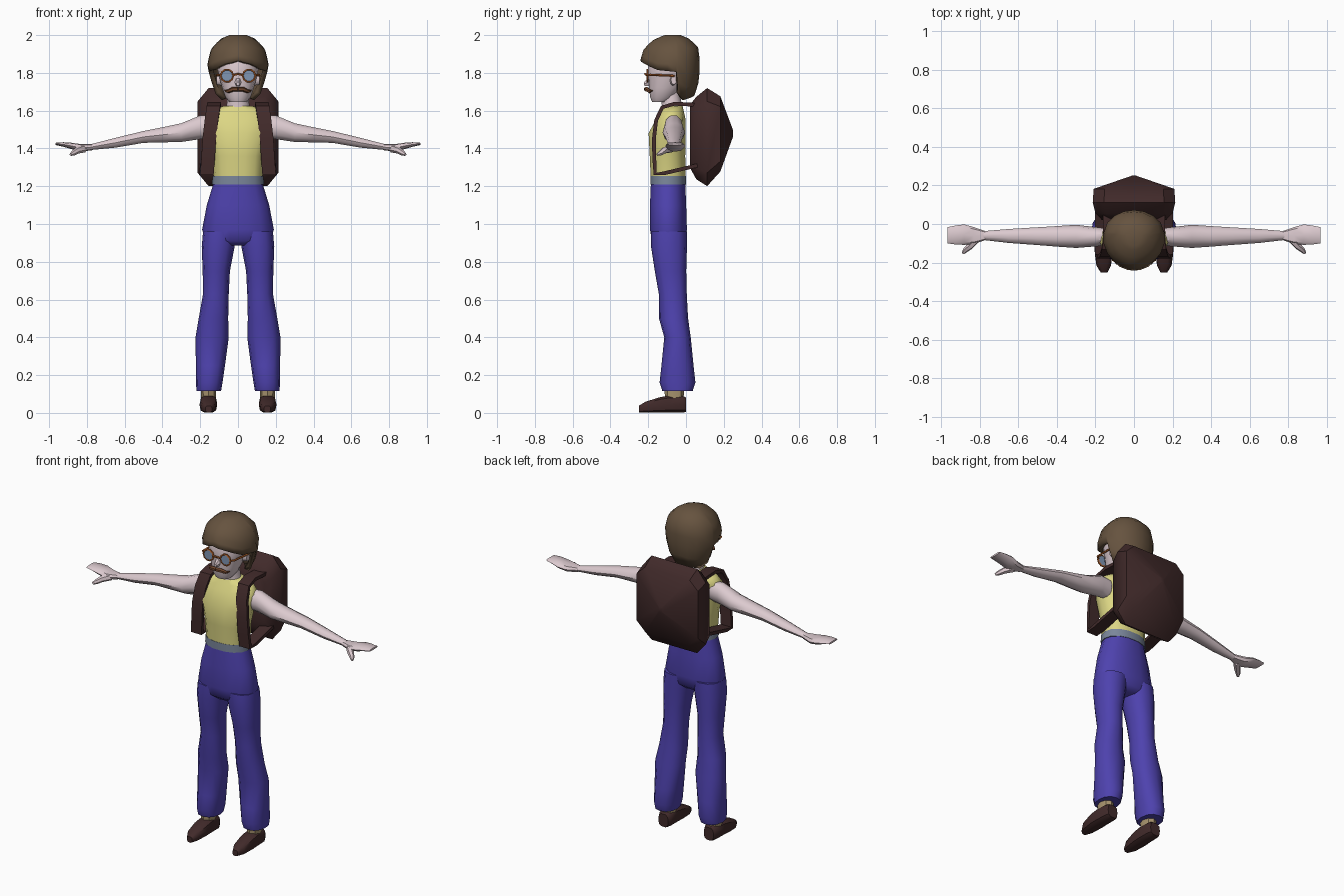
import bpy, bmesh
from math import sin, cos, pi, radians, copysign
from mathutils import Vector

if "Cube" in bpy.data.objects:
    bpy.data.objects.remove(bpy.data.objects["Cube"])


def material(name, hexcode):
    lin = []
    for i in (0, 2, 4):
        c = int(hexcode[i:i + 2], 16) / 255
        lin.append(c / 12.92 if c < 0.04 else ((c + 0.055) / 1.055) ** 2.4)
    m = bpy.data.materials.new(name)
    m.use_nodes = True
    m.diffuse_color = (*lin, 1)
    m.node_tree.nodes["Principled BSDF"].inputs["Base Color"].default_value = (*lin, 1)
    return m


SKIN = material("pale skin", "DCCACF")
HAIR = material("hair brown", "66533F")
SHIRT = material("shirt yellow", "DCD684")
DENIM = material("trouser blue", "4E42AE")
BELT = material("belt grey", "7A869A")
LEATHER = material("dark leather", "412A2A")
SOCK = material("sock tan", "A8946E")
FRAME = material("frame orange", "B0602A")
LENS = material("lens blue", "8096B4")
TACHE = material("moustache brown", "74492F")
parts = []


def skin(name, rings, mat, mirror=False, caps=(True, True), cyclic=False):
    """Bridge a list of equal point rings into one surface."""
    bm = bmesh.new()
    vs = [[bm.verts.new(p) for p in ring] for ring in rings]
    n = len(vs[0])
    pairs = list(zip(vs, vs[1:])) + ([(vs[-1], vs[0])] if cyclic else [])
    for a, b in pairs:
        for i in range(n):
            j = (i + 1) % n
            bm.faces.new((a[i], a[j], b[j], b[i]))
    if not cyclic:
        for ring, cap in ((vs[0], caps[0]), (vs[-1], caps[1])):
            if cap:
                bm.faces.new(ring)
    bmesh.ops.recalc_face_normals(bm, faces=bm.faces)
    me = bpy.data.meshes.new(name)
    bm.to_mesh(me)
    bm.free()
    me.materials.append(mat)
    ob = bpy.data.objects.new(name, me)
    bpy.context.collection.objects.link(ob)
    if mirror:
        ob.modifiers.new("Mirror", 'MIRROR').use_mirror_merge = False
    parts.append(ob)
    return ob


def loft(name, axis, sections, mat, n=12, p=1.0, mirror=False, phase=0.0):
    """Sections are (position, centre a, centre b, radius a, radius b)."""
    def power(v):
        return copysign(abs(v) ** p, v) if abs(v) > 1e-6 else 0
    rings = []
    for pos, ca, cb, ra, rb in sections:
        ring = []
        for i in range(n):
            t = 2 * pi * i / n + phase
            q = [ca + ra * power(cos(t)), cb + rb * power(sin(t))]
            q.insert("xyz".index(axis), pos)
            ring.append(q)
        rings.append(ring)
    return skin(name, rings, mat, mirror)


def tube(name, path, radii, mat, n=6, mirror=False, cyclic=False):
    """Round tube along a path, with a radius for each point."""
    pts = [Vector(q) for q in path]
    rings, last = [], len(pts) - 1
    for i, c in enumerate(pts):
        if cyclic:
            d = pts[(i + 1) % len(pts)] - pts[i - 1]
        else:
            d = pts[min(i + 1, last)] - pts[max(i - 1, 0)]
        d.normalize()
        up = Vector((0, 1, 0)) if abs(d.y) < 0.9 else Vector((0, 0, 1))
        u = d.cross(up).normalized()
        v = d.cross(u)
        rings.append([c + radii[i] * (u * cos(2 * pi * k / n) + v * sin(2 * pi * k / n))
                      for k in range(n)])
    return skin(name, rings, mat, mirror, cyclic=cyclic)


# Trousers, belt and shirt
loft("trouser_hips", "z", [
    (0.885, 0, -.09, .09, .06), (0.91, 0, -.092, .17, .09), (0.97, 0, -.093, .19, .1),
    (1.10, 0, -.095, .165, .098), (1.215, 0, -.095, .13, .093)], DENIM, 14, 0.9)
loft("trouser_legs", "z", [
    (.115, .155, -.045, .065, .08), (.16, .152, -.045, .07, .095),
    (.25, .146, -.045, .077, .085), (.40, .137, -.045, .088, .07),
    (.50, .13, -.066, .078, .077), (.63, .117, -.07, .068, .074),
    (.75, .115, -.082, .072, .083), (.88, .105, -.09, .087, .095),
    (.96, .095, -.09, .09, .095)], DENIM, 12, 0.88, True)
loft("belt", "z", [(1.208, 0, -.095, .138, .096), (1.254, 0, -.095, .135, .096)],
     BELT, 14, 0.9)
loft("shirt", "z", [
    (1.25, 0, -.095, .13, .094), (1.36, 0, -.098, .138, .096), (1.48, 0, -.1, .168, .1),
    (1.56, 0, -.08, .182, .078), (1.60, 0, -.075, .15, .064),
    (1.625, 0, -.072, .08, .055)], SHIRT, 14, 0.85)

# Socks and shoes
loft("socks", "z", [(.06, .156, -.062, .038, .048), (.17, .156, -.062, .042, .055)],
     SOCK, 8, 1, True)
loft("shoes", "y", [
    (-.25, .155, .02, .018, .018), (-.215, .157, .03, .038, .03), (-.14, .157, .042, .047, .042),
    (-.09, .156, .047, .046, .047), (-.02, .155, .046, .044, .046),
    (0, .155, .043, .034, .04)], LEATHER, 10, 0.7, True)

# Arms, hands and thumbs
loft("arms", "x", [
    (.14, -.068, 1.515, .045, .06), (.20, -.066, 1.512, .05, .066),
    (.30, -.064, 1.484, .06, .052), (.40, -.064, 1.472, .053, .042),
    (.50, -.063, 1.461, .046, .033), (.65, -.062, 1.43, .036, .027),
    (.78, -.06, 1.407, .023, .016)], SKIN, 10, 1, True)
loft("hands", "x", [
    (.77, -.06, 1.407, .023, .016), (.83, -.06, 1.403, .044, .02),
    (.88, -.055, 1.413, .053, .017), (.925, -.057, 1.421, .049, .012),
    (.965, -.058, 1.424, .042, .006)], SKIN, 8, 0.75, True)
tube("thumbs", [(.815, -.075, 1.40), (.85, -.115, 1.39), (.873, -.135, 1.375), (.886, -.152, 1.367)],
     [.022, .018, .014, .007], SKIN, 6, True)

# Head
loft("neck", "z", [(1.59, 0, -.07, .075, .06), (1.63, 0, -.075, .06, .056),
                   (1.70, 0, -.085, .056, .052)], SKIN, 10)
loft("head", "z", [
    (1.645, 0, -.138, .045, .042), (1.67, 0, -.125, .066, .066), (1.72, 0, -.11, .084, .088),
    (1.78, 0, -.095, .1, .105), (1.86, 0, -.085, .118, .12), (1.94, 0, -.08, .08, .08)],
    SKIN, 14, 0.9)
loft("nose", "y", [(-.185, 0, 1.755, .022, .03), (-.222, 0, 1.742, .009, .011)], SKIN, 6)
loft("ears", "x", [(.08, -.07, 1.76, .018, .028), (.114, -.064, 1.764, .016, .026)],
     SKIN, 8, 1, True)


# Bobbed hair: a fringe at the front, longer at the sides and back
def lookup(table, v):
    for (a, fa), (b, fb) in zip(table, table[1:]):
        if a <= v <= b:
            return fa + (fb - fa) * (v - a) / (b - a)
    return table[-1][1]


hem = [(0, 1.868), (30, 1.85), (60, 1.815), (94, 1.805), (99, 1.69), (120, 1.655), (180, 1.68)]
width = [(1.65, .58), (1.70, .78), (1.80, .95), (1.85, 1), (1.93, .87), (1.98, .57), (2.0, .28)]
half = [0, 15, 30, 45, 60, 78, 94, 99, 120, 140, 160, 180]
angles = half + [-a for a in half[-2:0:-1]]
hair_rings = []
for t in (0, .06, .2, .4, .6, .8, 1):
    ring = []
    for deg in angles:
        a = abs(deg)
        z = 2 + (lookup(hem, a) - 2) * t
        r, s = lookup(width, z), sin(radians(a))
        if a < 90:
            x, y = .163 * s ** 1.15, -.06 - .187 * cos(radians(a)) * r
        else:
            x, y = .163 * s, -.06 - .135 * cos(radians(a)) * (r + 1) / 2 * min(1, r * 1.3)
        ring.append((copysign(x * r, deg), y, z))
    hair_rings.append(ring)
hair = skin("hair", hair_rings, HAIR, caps=(True, False))
shell = hair.modifiers.new("Thickness", 'SOLIDIFY')
shell.thickness = 0.025
shell.offset = -1

# Glasses
loft("lenses", "y", [(-.207, .058, 1.785, .031, .031), (-.2, .058, 1.785, .031, .031)],
     LENS, 10, 1, True)
tube("lens_rims", [(.058 + .033 * cos(k * pi / 5), -.204, 1.785 + .033 * sin(k * pi / 5))
                   for k in range(10)], [.006] * 10, FRAME, 5, True, True)
tube("glasses_bridge", [(-.028, -.205, 1.787), (0, -.216, 1.794), (.028, -.205, 1.787)],
     [.006] * 3, FRAME, 5)
tube("glasses_arms", [(.088, -.204, 1.787), (.108, -.19, 1.79), (.115, -.06, 1.784)],
     [.006] * 3, FRAME, 5, True)

# Moustache
tube("moustache", [(0, -.212, 1.714), (.028, -.208, 1.713), (.052, -.192, 1.702),
                   (.07, -.178, 1.706)], [.012, .013, .01, .003], TACHE, 6, True)

# Backpack
loft("backpack", "y", [
    (.02, 0, 1.465, .17, .17), (.055, 0, 1.455, .205, .225), (.112, 0, 1.46, .22, .267),
    (.182, 0, 1.477, .215, .205), (.25, 0, 1.48, .012, .015)],
    LEATHER, 8, 0.36, phase=pi / 8)

# Shoulder straps: flat bands around the front of each shoulder
path = [Vector(q) for q in [
    (.125, .07, 1.63), (.125, -.06, 1.637), (.13, -.125, 1.618), (.14, -.158, 1.55),
    (.152, -.17, 1.45), (.158, -.168, 1.35), (.165, -.163, 1.265), (.168, -.11, 1.27),
    (.165, .06, 1.31)]]
bands = []
for i, c in enumerate(path):
    d = path[min(i + 1, len(path) - 1)] - path[max(i - 1, 0)]
    thick = Vector((0, -d.z, d.y)).normalized() * .01
    side = Vector((.036, 0, 0))
    bands.append([c + side + thick, c - side + thick, c - side - thick, c + side - thick])
skin("shoulder_straps", bands, LEATHER, True)

# Soft shading with crisp corners
bpy.ops.object.select_all(action='DESELECT')
for ob in parts:
    ob.select_set(True)
bpy.context.view_layer.objects.active = parts[0]
bpy.ops.object.shade_smooth_by_angle(angle=radians(42))
